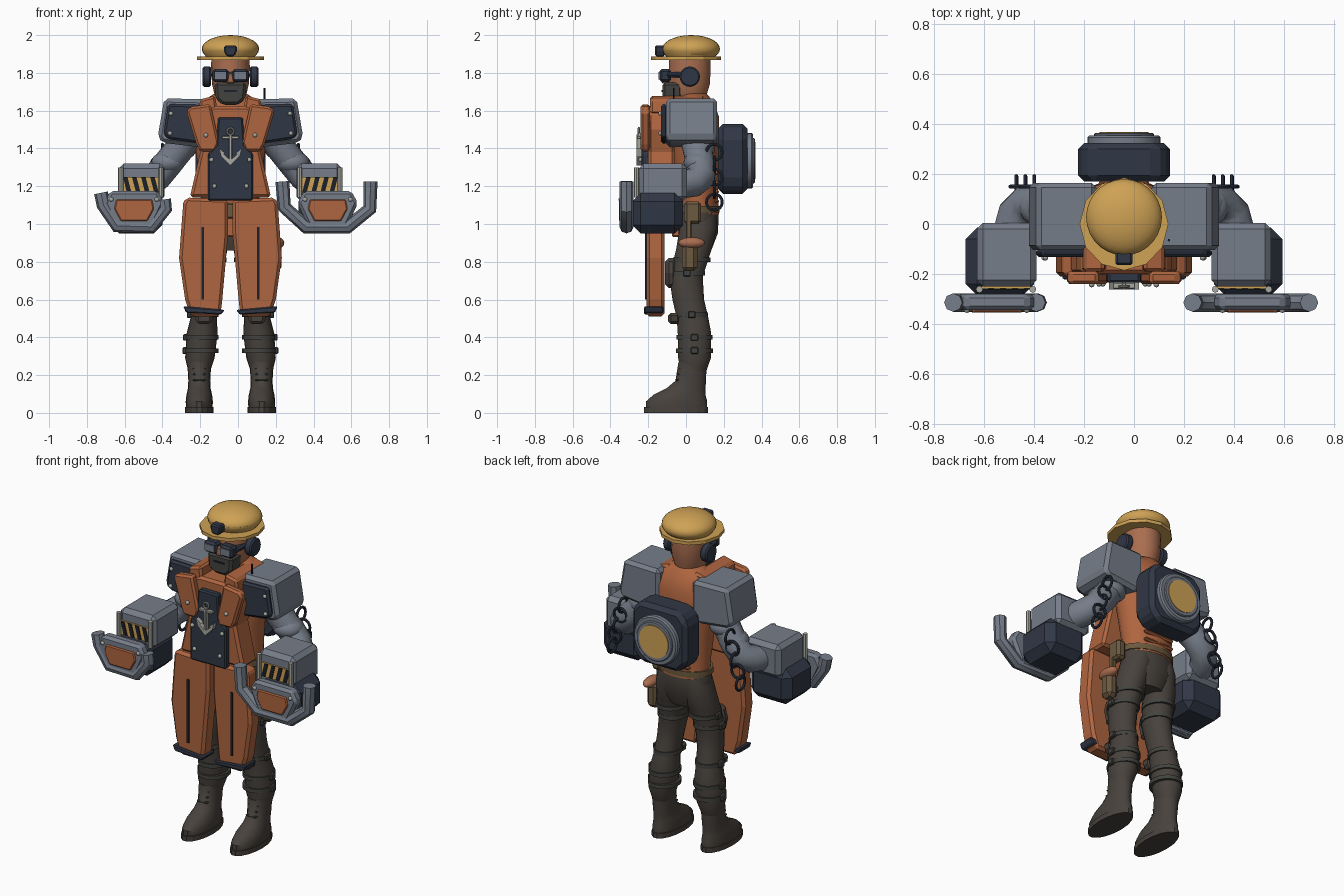
import bpy, bmesh, math
from mathutils import Vector

old = bpy.data.objects.get("Cube")
if old:
    bpy.data.objects.remove(old, do_unlink=True)

C = -0.04          # centre line of the figure
SIDES = ((-1, "right"), (1, "left"))
smooth = []


def material(name, r, g, b):
    m = bpy.data.materials.new(name)
    m.use_nodes = True
    m.diffuse_color = (r, g, b, 1)
    m.node_tree.nodes["Principled BSDF"].inputs["Base Color"].default_value = (r, g, b, 1)
    return m


ORANGE = material("orange armour", .43, .13, .05)
STEEL = material("steel grey", .18, .205, .25)
NAVY = material("dark navy", .03, .038, .06)
BLACK = material("black trim", .012, .014, .02)
YELLOW = material("safety yellow", .62, .36, .09)
SKIN = material("skin", .4, .155, .08)
CLOTH = material("dark cloth", .064, .054, .046)
BEARD = material("beard grey", .055, .055, .05)
PALE = material("pale metal", .4, .4, .36)
BROWN = material("brown leather", .15, .1, .05)


def finish(name, bm, mat, bevel=0, soft=False):
    bmesh.ops.recalc_face_normals(bm, faces=bm.faces)
    me = bpy.data.meshes.new(name)
    bm.to_mesh(me)
    bm.free()
    me.materials.append(mat)
    ob = bpy.data.objects.new(name, me)
    bpy.context.collection.objects.link(ob)
    if bevel:
        mod = ob.modifiers.new("chamfer", "BEVEL")
        mod.width, mod.segments, mod.limit_method = bevel, 1, "ANGLE"
    if soft:
        smooth.append(ob)
    return ob


def prism(name, pts, y0, y1, mat, bevel=0, s=1):
    """Front outline of (distance from centre line, z), pushed from y0 to y1."""
    bm = bmesh.new()
    f = bm.faces.new([bm.verts.new((C + s * d, y0, z)) for d, z in pts])
    out = bmesh.ops.extrude_face_region(bm, geom=[f])["geom"]
    bmesh.ops.translate(bm, verts=[v for v in out if isinstance(v, bmesh.types.BMVert)], vec=(0, y1 - y0, 0))
    return finish(name, bm, mat, bevel)


def box(name, d0, d1, y0, y1, z0, z1, mat, bevel=0, s=1):
    return prism(name, [(d0, z0), (d1, z0), (d1, z1), (d0, z1)], y0, y1, mat, bevel, s)


def loft(name, rings, mat, s=1, n=18, soft=True):
    """Stacked ellipses: (distance from centre line, y, z, x radius, y radius)."""
    bm = bmesh.new()
    loops = []
    for d, y, z, rx, ry in rings:
        angles = [math.tau * i / n for i in range(n)]
        loops.append([bm.verts.new((C + s * d + rx * math.cos(a), y + ry * math.sin(a), z)) for a in angles])
    for a, b in zip(loops, loops[1:]):
        for i in range(n):
            bm.faces.new((a[i], a[i - 1], b[i - 1], b[i]))
    bm.faces.new(loops[0])
    bm.faces.new(loops[-1])
    return finish(name, bm, mat, soft=soft)


def tube(name, pts, r, mat, s=1, cyclic=False, res=2):
    cu = bpy.data.curves.new(name, "CURVE")
    cu.dimensions, cu.bevel_depth, cu.bevel_resolution, cu.use_fill_caps = "3D", r, res, True
    sp = cu.splines.new("POLY")
    sp.points.add(len(pts) - 1)
    for p, (d, y, z) in zip(sp.points, pts):
        p.co = (C + s * d, y, z, 1)
    sp.use_cyclic_u = cyclic
    tmp = bpy.data.objects.new("path", cu)
    me = bpy.data.meshes.new_from_object(tmp)
    bpy.data.objects.remove(tmp)
    me.materials.clear()
    me.materials.append(mat)
    ob = bpy.data.objects.new(name, me)
    bpy.context.collection.objects.link(ob)
    smooth.append(ob)


def disc(name, d, y, z, r, depth, axis, mat, s=1, n=24, bevel=0):
    bm = bmesh.new()
    bmesh.ops.create_cone(bm, cap_ends=True, segments=n, radius1=r, radius2=r, depth=depth)
    q = Vector((0, 0, 1)).rotation_difference(Vector(axis))
    bmesh.ops.transform(bm, matrix=q.to_matrix().to_4x4(), verts=bm.verts)
    bmesh.ops.translate(bm, verts=bm.verts, vec=(C + s * d, y, z))
    return finish(name, bm, mat, bevel, True)


def ball(name, d, y, z, rx, ry, rz, mat, s=1, n=10):
    bm = bmesh.new()
    bmesh.ops.create_uvsphere(bm, u_segments=n * 2, v_segments=n, radius=1)
    bmesh.ops.scale(bm, verts=bm.verts, vec=(rx, ry, rz))
    bmesh.ops.translate(bm, verts=bm.verts, vec=(C + s * d, y, z))
    return finish(name, bm, mat, soft=True)


def ring(name, d, y, z, r, across, mat, s=1, thick=.008):
    """Chain link lying across x or across y."""
    pts = []
    for i in range(16):
        u, v = r * math.cos(math.tau * i / 16), r * math.sin(math.tau * i / 16)
        pts.append((d + u * across, y + u * (1 - across), z + v))
    tube(name, pts, thick, mat, s, True)


# Head, beard and hard hat
loft("head", [(0, .03, 1.57, .065, .065), (0, .025, 1.64, .062, .075), (0, .01, 1.665, .08, .095),
              (0, .018, 1.74, .097, .11), (0, .02, 1.82, .103, .112), (0, .02, 1.9, .1, .11)], SKIN)
prism("beard", [(-.085, 1.75), (.085, 1.75), (.078, 1.66), (.04, 1.63), (-.04, 1.63), (-.078, 1.66)],
      -.125, -.02, BEARD, .015)
box("mouth", -.035, .035, -.129, -.12, 1.7, 1.71, BLACK)
prism("nose", [(-.012, 1.8), (.012, 1.8), (.022, 1.745), (-.022, 1.745)], -.13, -.07, SKIN, .006)
box("goggle_strap", -.105, .105, -.1, .02, 1.775, 1.805, NAVY, .01)
loft("hat_brim", [(0, 0, z, .178, .186) for z in (1.868, 1.888)], YELLOW, n=12, soft=False)
loft("hat_band", [(0, .025, z, r, r) for z, r in ((1.88, .125), (1.91, .148), (1.93, .151))], YELLOW, n=28)
ball("hat_dome", 0, .027, 1.927, .152, .153, .073, YELLOW, n=14)
prism("hat_badge", [(-.034, 1.945), (.034, 1.945), (.034, 1.915), (.022, 1.888), (-.022, 1.888), (-.034, 1.915)],
      -.165, -.11, NAVY, .008)

# Torso, breastplate and anchor emblem
loft("vest", [(0, .07, 1.05, .155, .105), (0, .06, 1.15, .155, .11), (0, .05, 1.3, .17, .12),
              (0, .045, 1.45, .195, .13), (0, .05, 1.57, .205, .125), (0, .045, 1.65, .15, .1),
              (0, .035, 1.69, .085, .075)], ORANGE, n=22)
for z in (1.11, 1.16, 1.21, 1.26):
    box("vest_rib", -.1, .1, .15, .175, z, z + .022, ORANGE, .008)
prism("breastplate", [(-.215, 1.14), (.215, 1.14), (.16, 1.38), (.19, 1.5), (.17, 1.59), (.08, 1.625),
                      (-.08, 1.625), (-.17, 1.59), (-.19, 1.5), (-.16, 1.38)], -.2, -.06, ORANGE, .015)
prism("front_panel", [(-.12, 1.125), (.12, 1.125), (.12, 1.37), (.075, 1.42), (.065, 1.565), (-.065, 1.565),
                      (-.075, 1.42), (-.12, 1.37)], -.235, -.19, NAVY, .008)
box("anchor_shank", -.008, .008, -.262, -.235, 1.32, 1.475, PALE, .003)
box("anchor_stock", -.045, .045, -.26, -.235, 1.45, 1.465, PALE, .003)
ring("anchor_eye", 0, -.25, 1.49, .018, 1, PALE, thick=.006)
prism("anchor_arms", [(0, 1.31), (.05, 1.36), (.06, 1.4), (.028, 1.375), (.036, 1.37), (0, 1.338),
                      (-.036, 1.37), (-.028, 1.375), (-.06, 1.4), (-.05, 1.36)], -.262, -.235, PALE)

# Backpack with round hatch
prism("backpack", [(-.185, 1.22), (-.13, 1.16), (.13, 1.16), (.185, 1.22), (.185, 1.47), (.13, 1.53),
                   (-.13, 1.53), (-.185, 1.47)], .17, .325, NAVY, .025)
disc("hatch_rim", 0, .335, 1.335, .147, .04, (0, 1, 0), STEEL, n=32, bevel=.008)
disc("hatch_collar", 0, .35, 1.335, .12, .03, (0, 1, 0), STEEL, n=32, bevel=.005)
disc("hatch_cover", 0, .365, 1.335, .098, .008, (0, 1, 0), YELLOW, n=32)
tube("aerial", [(.18, -.065, 1.6), (.18, -.065, 1.72)], .005, BLACK)

# Pelvis, belt and front cloth
loft("hips", [(0, .06, .86, .1, .075), (0, .065, .95, .165, .105), (0, .065, 1.04, .165, .11),
              (0, .06, 1.1, .15, .105)], CLOTH)
loft("belt", [(0, .06, z, .168, .118) for z in (1.06, 1.095)], BROWN)
box("belt_buckle", -.035, .035, -.085, -.05, 1.03, 1.11, BROWN, .008)
box("front_cloth", -.04, .04, -.075, -.03, .93, 1.04, ORANGE, .01)

for s, side in SIDES:
    def n(part):
        return side + "_" + part

    # Ear defenders and goggles
    disc(n("ear_cup"), .125, .02, 1.78, .054, .045, (1, 0, 0), NAVY, s, 20, .008)
    box(n("goggle_frame"), .01, .095, -.14, -.08, 1.752, 1.82, NAVY, .012, s)
    box(n("goggle_lens"), .02, .085, -.146, -.138, 1.765, 1.806, STEEL, 0, s)

    # Lapel and thigh armour
    prism(n("lapel"), [(.233, 1.595), (.215, 1.62), (.105, 1.635), (.06, 1.43), (.08, 1.385), (.16, 1.385),
                       (.18, 1.42)], -.24, -.19, ORANGE, .012, s)
    prism(n("shoulder_strap"), [(.07, 1.6), (.17, 1.58), (.16, 1.66), (.08, 1.68)], -.19, .1, ORANGE, .012, s)
    prism(n("thigh_plate"), [(.012, 1.13), (.235, 1.14), (.25, 1.11), (.272, .82), (.24, .6), (.21, .51),
                             (.055, .51), (.045, .58), (.012, .95)], -.21, -.115, ORANGE, .016, s)
    box(n("thigh_slot"), .14, .154, -.217, -.2, .6, .985, BLACK, 0, s)
    prism(n("thigh_plate_guard"), [(.03, .545), (.25, .565), (.235, .53), (.05, .52)], -.222, -.12, NAVY, .006, s)

    # Shoulder block with dark face plate
    prism(n("shoulder_block"), [(.11, 1.66), (.35, 1.665), (.385, 1.46), (.36, 1.43), (.15, 1.405), (.11, 1.44)],
          -.105, .165, STEEL, .022, s)
    prism(n("shoulder_face"), [(.13, 1.63), (.33, 1.635), (.355, 1.475), (.33, 1.45), (.16, 1.425), (.13, 1.46)],
          -.133, -.1, NAVY, .012, s)
    for d, y, z in ((.315, -.135, 1.585), (.32, -.135, 1.48), (.13, -.243, 1.47), (.085, -.24, 1.2),
                    (.1, -.24, 1.34)):
        ball(n("rivet"), d, y, z, .012, .012, .012, PALE, s, 5)

    # Sleeve and powered forearm
    tube(n("sleeve"), [(.18, .04, 1.52), (.26, .055, 1.41), (.34, .08, 1.31), (.39, .08, 1.25),
                       (.43, .04, 1.22), (.45, -.04, 1.21)], .078, STEEL, s, res=4)
    for d, z in ((.27, 1.395), (.33, 1.325)):
        ball(n("sleeve_fold"), d, .07, z, .09, .083, .06, STEEL, s)
    box(n("forearm_block"), .35, .59, -.25, .005, 1.12, 1.32, STEEL, .025, s)
    box(n("forearm_base"), .36, .635, -.285, -.015, .95, 1.165, NAVY, .045, s)
    box(n("hazard_plate"), .375, .57, -.258, -.24, 1.165, 1.25, YELLOW, 0, s)
    for i in range(4):
        x = .38 + i * .048
        prism(n("hazard_stripe"), [(x, 1.167), (x + .024, 1.167), (x + .045, 1.248), (x + .021, 1.248)],
              -.262, -.256, BLACK, 0, s)
    for d in (.366, .58):
        tube(n("guard_post"), [(d, -.262, 1.14), (d, -.262, 1.3)], .014, PALE, s)

    # Chain hanging behind the elbow
    for i in range(5):
        ring(n("chain_link"), .36 + .018 * i, .15, 1.38 - .066 * i, .042, i % 2, NAVY, s)

    # Gripper: palm, inset plate and tube fingers
    m = .51 if s < 0 else .515
    prism(n("palm"), [(m - .125, 1.175), (m + .125, 1.175), (m + .16, 1.11), (m + .09, .96), (m - .09, .96),
                      (m - .16, 1.11)], -.345, -.28, STEEL, .016, s)
    prism(n("palm_plate"), [(m - .095, 1.13), (m + .095, 1.13), (m + .105, 1.08), (m + .07, 1.015),
                            (m - .07, 1.015), (m - .105, 1.08)], -.355, -.34, ORANGE, .006, s)
    for d in (-.12, .12):
        ball(n("palm_bolt"), m + d, -.347, 1.13, .012, .01, .012, PALE, s, 5)
    if s < 0:
        path = [(.685, 1.165), (.672, 1.1), (.6, .99), (.42, .985), (.345, 1.08), (.352, 1.13)]
    else:
        path = [(.742, 1.225), (.738, 1.08), (.62, .985), (.4, .985), (.285, 1.09), (.275, 1.225)]
    tube(n("fingers"), [(d, -.315, z) for d, z in path], .037, STEEL, s)

    # Leg, boot and straps
    loft(n("leg"), [(.165, .04, .22, .058, .068), (.162, .045, .29, .078, .088), (.15, .045, .42, .082, .09),
                    (.142, .035, .5, .07, .085), (.135, .012, .6, .07, .085), (.122, 0, .72, .078, .09),
                    (.105, .04, .86, .088, .095), (.085, .065, .98, .088, .1), (.07, .065, 1.05, .08, .095)], CLOTH, s)
    loft(n("boot"), [(.165, -.05, .025, .07, .165), (.165, -.05, .06, .072, .165), (.165, -.035, .095, .068, .14),
                     (.165, 0, .13, .06, .105), (.165, .025, .17, .058, .082), (.165, .035, .27, .064, .076)], CLOTH, s)
    loft(n("sole"), [(.165, -.052, z, .076, .172) for z in (0, .03)], CLOTH, s, soft=False)
    for i in range(4):
        box(n("lace"), .13, .2, -.068 + .01 * i, -.02, .14 + .03 * i, .15 + .03 * i, BEARD, .004, s)
    for d, y, z, r in ((.15, .045, .4, .088), (.152, .045, .33, .09), (.14, .03, .52, .078),
                       (.12, .005, .74, .086), (.11, .03, .81, .09)):
        loft(n("leg_strap"), [(d, y, z + k, r, r + .01) for k in (-.012, .012)], BEARD, s)
        box(n("strap_buckle"), d + r - .015, d + r + .012, y - .02, y + .02, z - .018, z + .018, BEARD, .005, s)
    prism(n("knee_pad"), [(.09, .66), (.16, .66), (.18, .74), (.16, .82), (.09, .82), (.07, .74)],
          -.11, -.05, CLOTH, .02, s)
    prism(n("shin_guard"), [(.1, .47), (.18, .47), (.19, .53), (.09, .53)], -.095, -.03, CLOTH, .015, s)

# Hip pouches on the left side
box("hip_pouch", .16, .22, -.01, .08, 1.0, 1.12, BROWN, .015)
box("holster", .2, .27, -.02, .06, .75, .9, BROWN, .02)
ball("holster_grip", .25, .03, .9, .035, .07, .03, SKIN)
box("holster_strap", .19, .22, 0, .03, .88, 1.04, BROWN, .005)

bpy.ops.object.select_all(action="DESELECT")
for ob in smooth:
    ob.select_set(True)
bpy.context.view_layer.objects.active = smooth[0]
bpy.ops.object.shade_smooth_by_angle(angle=math.radians(40))
